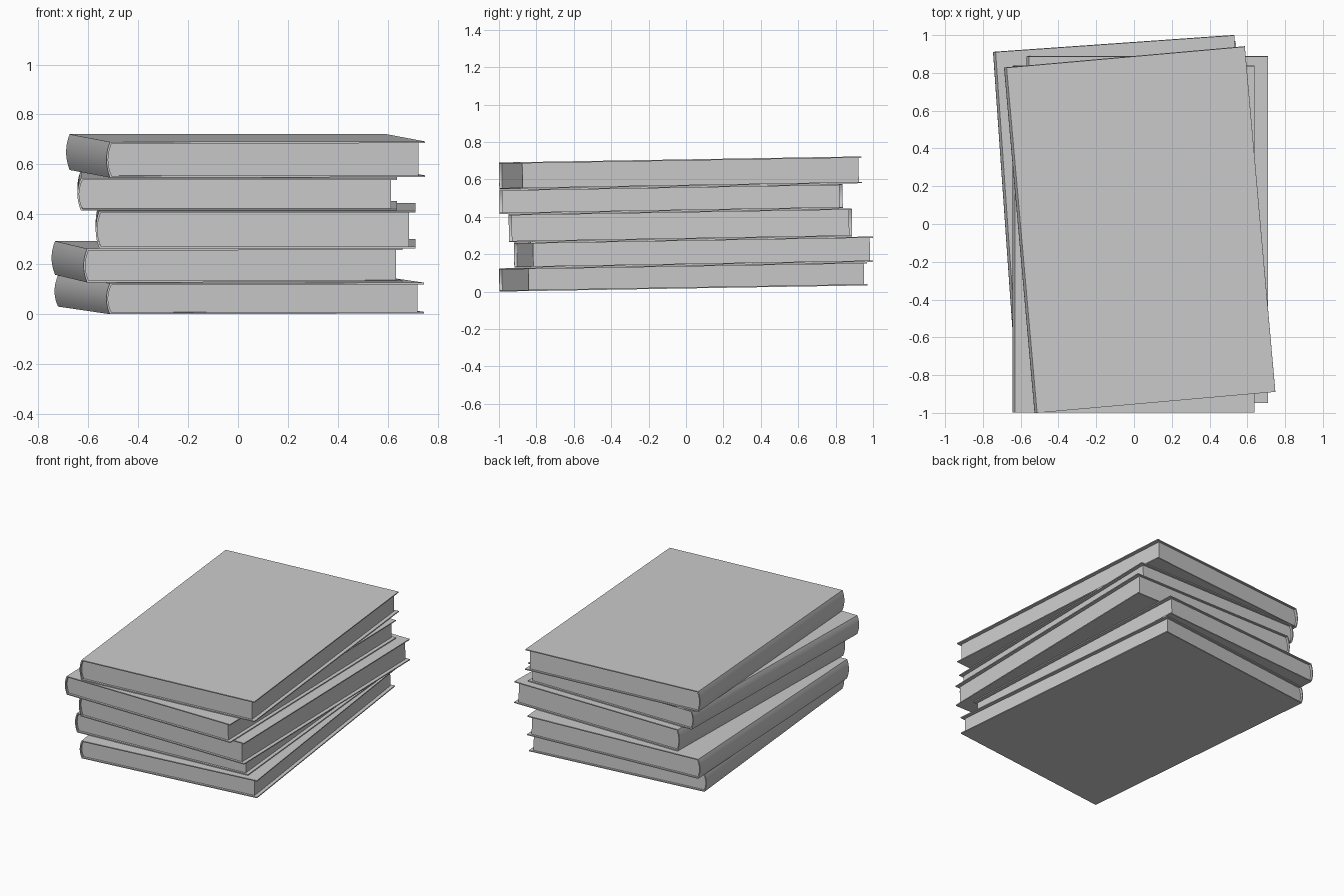
import bpy, bmesh
from mathutils import Matrix
from math import radians

cube = bpy.data.objects.get("Cube")
if cube:
    bpy.data.objects.remove(cube, do_unlink=True)

grey = bpy.data.materials.new("book grey")
grey.use_nodes = True
COLOUR = (0.6, 0.6, 0.6, 1)
grey.diffuse_color = COLOUR
grey.node_tree.nodes["Principled BSDF"].inputs["Base Color"].default_value = COLOUR

HALF_WIDTH, LENGTH = 0.64, 1.835
BOARD, BULGE = 0.007, 0.014
TILT = 0.0167  # the whole stack leans slightly towards the front


def spine_arc(left, half_height, steps=10):
    """Rounded spine line from bottom to top."""
    ts = [2 * i / steps - 1 for i in range(steps + 1)]
    return [(left + BULGE * t * t, t * half_height) for t in ts]


def extrude_profile(name, profile, length, matrix):
    """Sweep an x-z outline along y."""
    bm = bmesh.new()
    face = bm.faces.new([bm.verts.new((x, -length / 2, z)) for x, z in profile])
    swept = bmesh.ops.extrude_face_region(bm, geom=[face], use_keep_orig=True)
    verts = [v for v in swept["geom"] if isinstance(v, bmesh.types.BMVert)]
    bmesh.ops.translate(bm, verts=verts, vec=(0, length, 0))
    bmesh.ops.recalc_face_normals(bm, faces=bm.faces)
    mesh = bpy.data.meshes.new(name)
    bm.to_mesh(mesh)
    bm.free()
    mesh.materials.append(grey)
    obj = bpy.data.objects.new(name, mesh)
    bpy.context.collection.objects.link(obj)
    obj.matrix_world = matrix
    bpy.ops.object.select_all(action="DESELECT")
    obj.select_set(True)
    bpy.context.view_layer.objects.active = obj
    bpy.ops.object.shade_smooth_by_angle(angle=radians(30))


def make_book(name, x, y, bottom, top, turn):
    half = (top - bottom) / 2
    middle = (top + bottom) / 2
    place = (Matrix.Rotation(TILT, 4, "X")
             @ Matrix.Translation((x, y + TILT * middle, middle))
             @ Matrix.Rotation(radians(turn), 4, "Z"))
    inner = half - BOARD
    inside = spine_arc(-HALF_WIDTH + BOARD, inner)
    # Wrapped cover: spine and both boards in one outline
    cover = (spine_arc(-HALF_WIDTH, half)
             + [(HALF_WIDTH, half), (HALF_WIDTH, inner)]
             + inside[::-1]
             + [(HALF_WIDTH, -inner), (HALF_WIDTH, -half)])
    extrude_profile(name + "_cover", cover, LENGTH, place)
    # Page block, set back from the board edges
    fore_edge = HALF_WIDTH - 0.025
    pages = inside + [(fore_edge, inner), (fore_edge, -inner)]
    extrude_profile(name + "_pages", pages, LENGTH - 0.03, place)


# name, centre x, centre y, bottom, top, turn in degrees
make_book("bottom_book", 0.005, -0.015, 0.017, 0.141, 6.5)
make_book("second_book", -0.044, 0.04, 0.143, 0.278, 4.0)
make_book("middle_book", 0.07, -0.03, 0.28, 0.43, 0)
make_book("fourth_book", -0.003, -0.08, 0.432, 0.562, 0)
make_book("top_book", 0.03, -0.03, 0.564, 0.707, 5.05)
